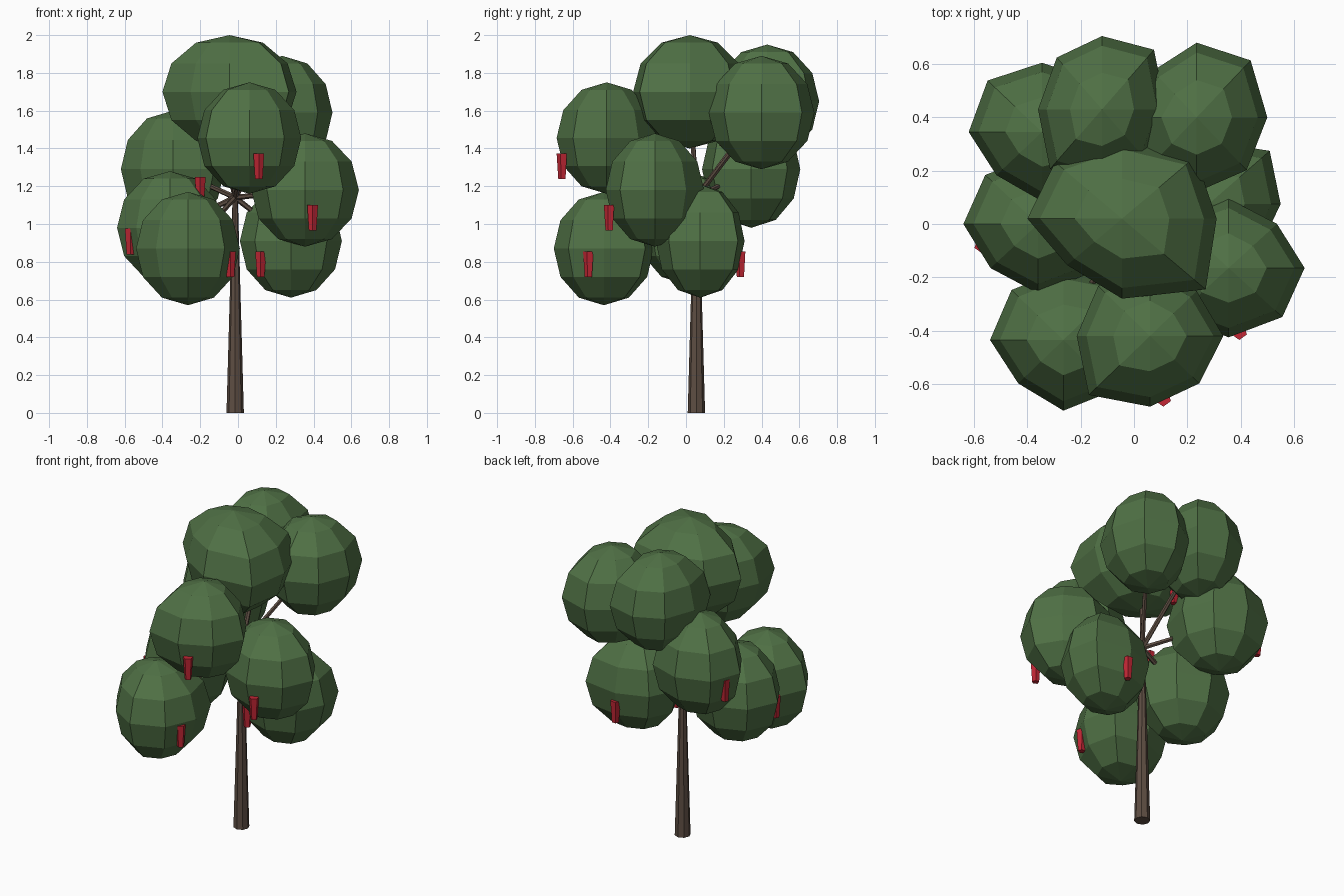
import bpy
from mathutils import Vector

if "Cube" in bpy.data.objects:
    bpy.data.objects.remove(bpy.data.objects["Cube"])


def material(name, rgb):
    m = bpy.data.materials.new(name)
    m.diffuse_color = (*rgb, 1)
    m.use_nodes = True
    m.node_tree.nodes["Principled BSDF"].inputs["Base Color"].default_value = m.diffuse_color
    return m


GREEN = material("leaf_green", (0.08, 0.165, 0.06))
BROWN = material("bark_brown", (0.11, 0.075, 0.055))
RED = material("fruit_red", (0.55, 0.02, 0.035))


def finish(name, mat):
    ob = bpy.context.object
    ob.name = name
    ob.data.materials.append(mat)
    return ob


def tapered(name, start, end, r1, r2, sides, mat):
    """Tapered prism running from start to end."""
    a, b = Vector(start), Vector(end)
    bpy.ops.mesh.primitive_cone_add(vertices=sides, radius1=r1, radius2=r2,
                                    depth=(b - a).length, location=(a + b) / 2)
    ob = finish(name, mat)
    ob.rotation_euler = (b - a).to_track_quat('Z', 'Y').to_euler()


def leaf_clump(name, centre, radii, bulge):
    """Low-poly ball, swollen or flattened towards its four diagonals."""
    bpy.ops.mesh.primitive_uv_sphere_add(segments=8, ring_count=6, radius=1,
                                         location=centre)
    ob = finish(name, GREEN)
    ob.scale = radii
    ne, nw, sw, se = bulge
    for v in ob.data.vertices:
        if abs(v.co.x) > 0.05 and abs(v.co.y) > 0.05:
            east = v.co.x > 0
            f = 1 + ((ne if east else nw) if v.co.y > 0 else (se if east else sw))
            v.co.x *= f
            v.co.y *= f


# Leaf clumps: centre, radii, bulge to (+x+y, -x+y, -x-y, +x-y)
clumps = [
    ((-0.045, 0.02, 1.70), (0.355, 0.30, 0.30), (0.10, 0.0, -0.18, 0.25)),
    ((0.06, -0.42, 1.455), (0.275, 0.265, 0.295), (-0.10, 0.0, 0.18, -0.05)),
    ((0.355, -0.165, 1.18), (0.285, 0.26, 0.30), (-0.10, 0.0, 0.0, 0.0)),
    ((-0.265, -0.435, 0.87), (0.275, 0.265, 0.30), (0.17, 0.0, -0.13, 0.0)),
    ((-0.36, 0.00, 0.98), (0.28, 0.26, 0.30), (0.0, 0.0, -0.10, 0.0)),
    ((0.28, 0.075, 0.91), (0.27, 0.235, 0.30), (0.20, 0.0, 0.0, 0.0)),
    ((0.235, 0.40, 1.59), (0.265, 0.28, 0.30), (0.08, -0.12, 0.0, 0.0)),
    ((-0.12, 0.43, 1.65), (0.24, 0.275, 0.30), (0.15, 0.0, 0.15, 0.0)),
    ((-0.345, 0.345, 1.29), (0.275, 0.26, 0.31), (0.04, 0.05, -0.12, 0.12)),
]
hub = (-0.015, 0.055, 1.14)

for i, (centre, radii, bulge) in enumerate(clumps, 1):
    leaf_clump(f"leaf_clump_{i}", centre, radii, bulge)
    # Branch from the trunk top into the clump
    tapered(f"branch_{i}", hub, centre, 0.015, 0.011, 6, BROWN)

# Trunk
tapered("trunk", (-0.015, 0.055, 0), hub, 0.046, 0.014, 8, BROWN)

# Hanging fruit: five-sided, narrower at the bottom
fruits = [
    (0.11, -0.655, 1.305), (0.395, -0.405, 1.033), (-0.04, -0.515, 0.787),
    (0.29, 0.29, 0.787), (0.12, -0.08, 0.787), (-0.57, -0.08, 0.907),
    (-0.565, 0.42, 1.20), (-0.20, -0.10, 1.18), (-0.13, 0.20, 1.48),
]
for i, (x, y, z) in enumerate(fruits, 1):
    tapered(f"fruit_{i}", (x, y, z - 0.068), (x, y, z + 0.068),
            0.021, 0.03, 5, RED)
